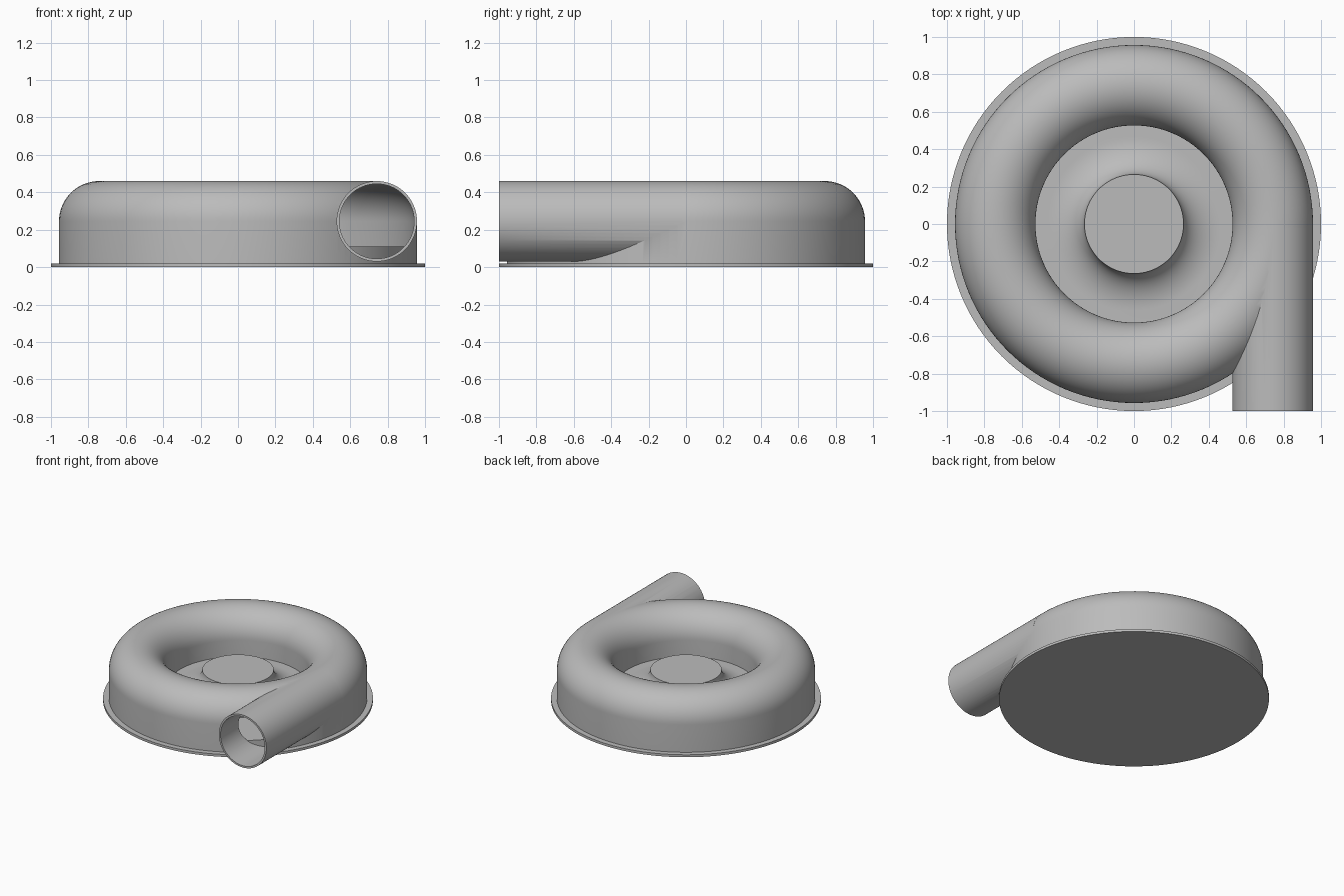
import bpy, bmesh, math
from mathutils import Matrix

cube = bpy.data.objects.get("Cube")
if cube:
    bpy.data.objects.remove(cube)

RING_R, TUBE_R, BORE_R, MID_Z = 0.742, 0.215, 0.2, 0.245
FLOOR_Z, PLATE_Z = 0.11, 0.02
STEPS = 128

grey = bpy.data.materials.new("cast_grey")
colour = (0.5, 0.5, 0.5, 1)
grey.diffuse_color = colour
grey.use_nodes = True
for node in grey.node_tree.nodes:
    if node.type == "BSDF_PRINCIPLED":
        node.inputs["Base Color"].default_value = colour


def finish(name, bm):
    bmesh.ops.remove_doubles(bm, verts=bm.verts, dist=1e-5)
    bmesh.ops.recalc_face_normals(bm, faces=bm.faces)
    mesh = bpy.data.meshes.new(name)
    bm.to_mesh(mesh)
    bm.free()
    mesh.materials.append(grey)
    obj = bpy.data.objects.new(name, mesh)
    bpy.context.collection.objects.link(obj)
    return obj


def lathe(name, profile, closed=False):
    """Turn an (r, z) profile about the z axis."""
    bm = bmesh.new()
    verts = [bm.verts.new((r, 0, z)) for r, z in profile]
    pairs = list(zip(verts, verts[1:]))
    if closed:
        pairs.append((verts[-1], verts[0]))
    edges = [bm.edges.new(p) for p in pairs]
    bmesh.ops.spin(bm, geom=verts + edges, cent=(0, 0, 0), axis=(0, 0, 1),
                   angle=2 * math.pi, steps=STEPS, use_duplicate=False)
    return finish(name, bm)


def arch(radius, bottom):
    """Half-round top on straight walls, closed below."""
    top = [(RING_R + radius * math.cos(a), MID_Z + radius * math.sin(a))
           for a in (math.pi * i / 32 for i in range(33))]
    return [(RING_R + radius, bottom)] + top + [(RING_R - radius, bottom)]


def pipe(name, radius, start, end):
    """Solid rod along y at the ring's left side."""
    bm = bmesh.new()
    place = (Matrix.Translation((RING_R, (start + end) / 2, MID_Z))
             @ Matrix.Rotation(math.pi / 2, 4, "X"))
    bmesh.ops.create_cone(bm, cap_ends=True, segments=64, radius1=radius,
                          radius2=radius, depth=end - start, matrix=place)
    return finish(name, bm)


def combine(target, tool, operation):
    mod = target.modifiers.new(operation, "BOOLEAN")
    mod.operation = operation
    mod.solver = "EXACT"
    mod.object = tool
    bpy.context.view_layer.objects.active = target
    bpy.ops.object.modifier_apply(modifier=mod.name)
    bpy.data.objects.remove(tool)


# Scroll housing with its tangential outlet, hollowed through
housing = lathe("scroll_housing", arch(TUBE_R, PLATE_Z / 2), closed=True)
combine(housing, pipe("outlet", TUBE_R, -1, -0.02), "UNION")
combine(housing, lathe("channel", arch(BORE_R, PLATE_Z), closed=True), "DIFFERENCE")
combine(housing, pipe("outlet_bore", BORE_R, -1.1, -0.02), "DIFFERENCE")

# Raised floor flowing up into the central hub
HUB_R, HUB_Z, FLARE = 0.265, 0.25, 0.2
flare = [(HUB_R + FLARE * (1 - math.cos(a)), FLOOR_Z + (HUB_Z - FLOOR_Z) * (1 - math.sin(a)))
         for a in (math.pi / 2 * i / 16 for i in range(17))]
hub = lathe("hub_and_floor", [(0, HUB_Z)] + flare
            + [(0.945, FLOOR_Z), (0.945, PLATE_Z / 2), (0, PLATE_Z / 2)])

# Flanged base plate
plate = lathe("base_plate", [(0, PLATE_Z), (1, PLATE_Z), (1, 0), (0, 0)])

for obj in (housing, hub, plate):
    bpy.ops.object.select_all(action="DESELECT")
    obj.select_set(True)
    bpy.context.view_layer.objects.active = obj
    bpy.ops.object.shade_smooth_by_angle(angle=math.radians(30))
